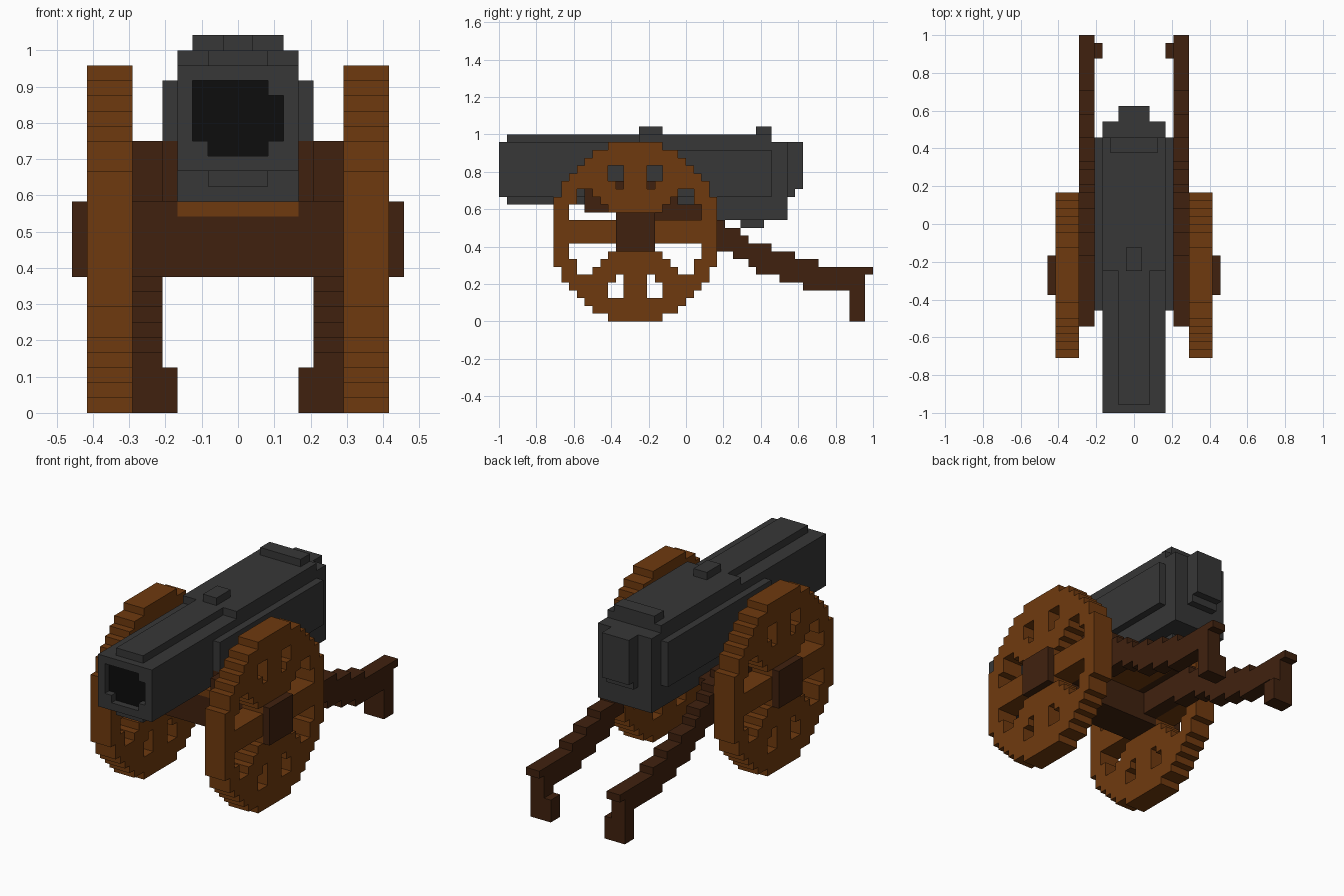
import bpy, bmesh
from itertools import product

if "Cube" in bpy.data.objects:
    bpy.data.objects.remove(bpy.data.objects["Cube"])

U = 1 / 24  # one block


def material(name, rgb):
    m = bpy.data.materials.new(name)
    m.diffuse_color = (*rgb, 1)
    m.use_nodes = True
    m.node_tree.nodes["Principled BSDF"].inputs["Base Color"].default_value = m.diffuse_color
    return m


IRON = material("dark iron", (0.038, 0.038, 0.038))
BORE = material("bore black", (0.004, 0.004, 0.004))
WOOD = material("brown wood", (0.159, 0.042, 0.0045))
DARK = material("dark wood", (0.051, 0.0155, 0.0045))


def box(x0, x1, y0, y1, z0, z1):
    return set(product(range(x0, x1), range(y0, y1), range(z0, z1)))


def blocks(*boxes):
    return set().union(*(box(*b) for b in boxes))


def mirror(cells):
    return {(-x - 1, y, z) for x, y, z in cells}


def build(name, cells, mat):
    """Outer skin of a set of unit blocks."""
    bm = bmesh.new()
    verts = {}

    def vert(p):
        if p not in verts:
            verts[p] = bm.verts.new([c * U for c in p])
        return verts[p]

    for c in cells:
        for axis, side in product(range(3), (0, 1)):
            n = list(c)
            n[axis] += 2 * side - 1
            if tuple(n) in cells:
                continue
            a, b = (axis + 1) % 3, (axis + 2) % 3
            quad = []
            for i, j in ((0, 0), (1, 0), (1, 1), (0, 1)):
                p = list(c)
                p[axis] += side
                p[a] += i
                p[b] += j
                quad.append(vert(tuple(p)))
            bm.faces.new(quad if side else quad[::-1])
    bmesh.ops.dissolve_limit(bm, angle_limit=0.01, verts=bm.verts, edges=bm.edges)
    me = bpy.data.meshes.new(name)
    bm.to_mesh(me)
    bm.free()
    me.materials.append(mat)
    ob = bpy.data.objects.new(name, me)
    bpy.context.collection.objects.link(ob)
    return ob


def build_pair(name, cells, mat):
    build("right_" + name, cells, mat)
    build("left_" + name, mirror(cells), mat)


# Barrel: stepped tube, thicker towards the breech
bore = blocks((-2, 2, -24, -23, 17, 18), (-3, 3, -24, -23, 18, 21), (-3, 2, -24, -23, 21, 22))
barrel = blocks(
    (-4, 4, -24, -6, 16, 23), (-2, 2, -23, -6, 15, 24),
    (-5, 5, -11, -4, 18, 22), (-5, 5, -4, 11, 16, 22),
    (-4, 4, -6, 11, 14, 24), (-4, 4, 3, 13, 13, 23),
    (-1, 1, -6, -3, 24, 25), (-3, 3, 9, 11, 24, 25),
    (-2, 2, 13, 14, 16, 23), (-2, 2, 14, 15, 17, 23),
    (-2, 2, 7, 10, 12, 13))
build("barrel", barrel - bore, IRON)

# Black back of the bore
bore_plate = {(x, y + 1, z) for x, y, z in bore}
ob = build("bore", bore_plate, BORE)
for v in ob.data.vertices:
    v.co.y = -23 * U - 0.004 if v.co.y < -22.5 * U else -23 * U + 0.002

# Wheels: stepped disc with holes between eight spokes
HALF = [4, 6, 7, 8, 9, 10, 10] + [11] * 5
wheel = set()
for y, z in product(range(-10, 11), range(-11, 12)):
    if abs(y) >= HALF[11 - abs(z)]:
        continue
    ay, az = abs(y), abs(z)
    hole = (ay * ay + az * az < 75 and ay > 1 and az > 1
            and max(ay, az) > 2 and not 0 <= az - ay < 4)
    if not hole:
        wheel |= {(x, y - 7, z + 11) for x in (7, 8, 9)}
hub = box(10, 11, -9, -4, 9, 14)
build_pair("wheel", wheel, WOOD)
build_pair("hub", hub, DARK)

# Axle and bed
build("axle", blocks((-7, 7, -9, -4, 9, 13)), DARK)
build("bed", blocks((-4, 4, -9, 3, 13, 14)), WOOD)

# Carriage cheeks, stepped trails and feet (y0, y1, z0, z1)
STEPS = [(-13, -9, 14, 18), (-9, -4, 9, 18), (-4, -1, 10, 16), (-1, 2, 10, 15),
         (2, 4, 9, 14), (4, 5, 9, 13), (5, 6, 9, 12), (6, 7, 8, 12), (7, 8, 8, 11),
         (8, 9, 7, 10), (9, 11, 6, 10), (11, 12, 6, 9), (12, 14, 5, 9),
         (14, 15, 5, 8), (15, 17, 4, 8), (17, 21, 4, 7), (21, 23, 0, 7), (23, 24, 6, 7)]
trail = blocks(*[(5, 7, *s) for s in STEPS],
               (4, 5, -11, -4, 14, 18), (4, 5, -9, 3, 13, 14), (4, 5, 21, 23, 0, 3))
build_pair("trail", trail, DARK)
